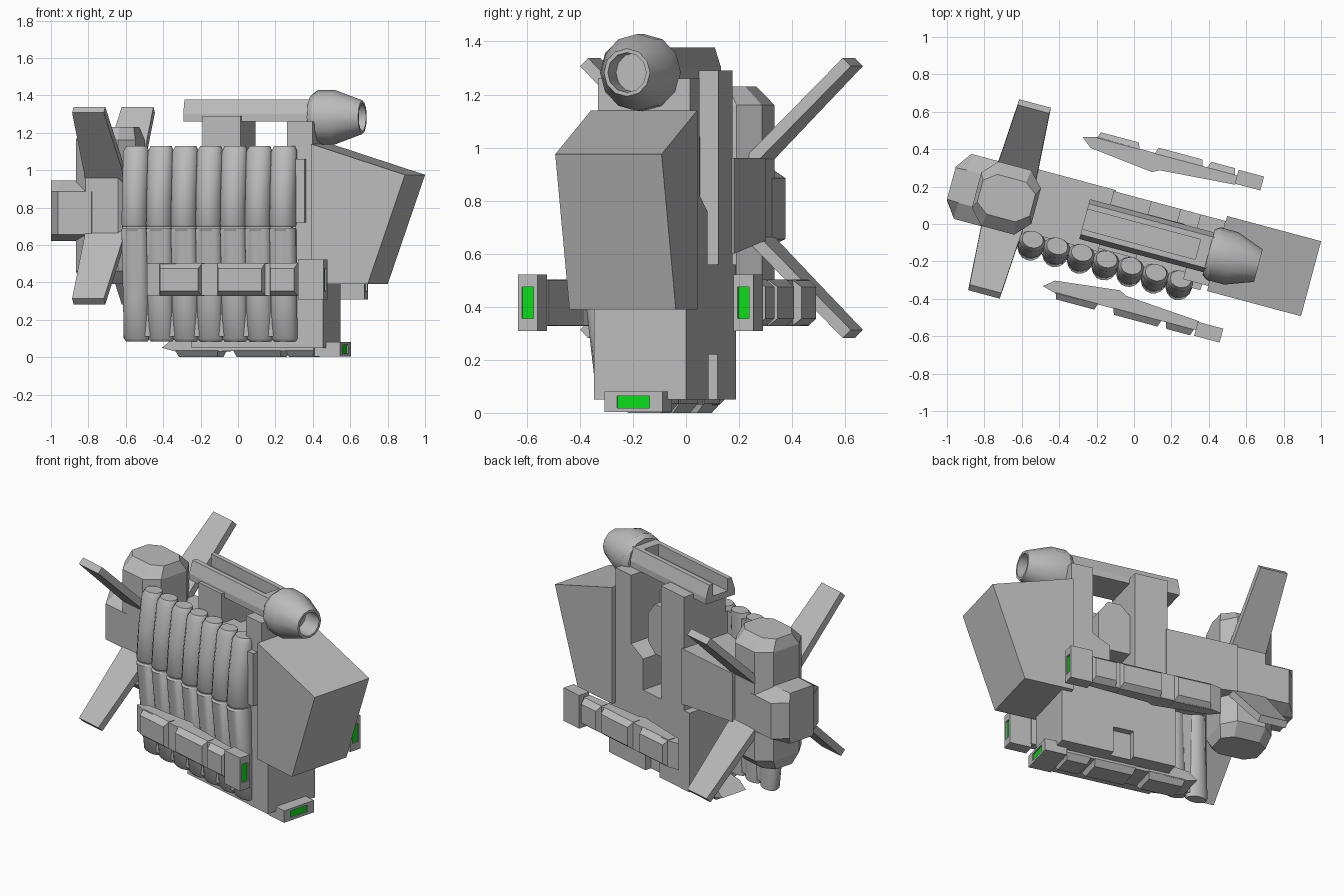
import bpy, bmesh, math

if "Cube" in bpy.data.objects:
    bpy.data.objects.remove(bpy.data.objects["Cube"])

YAW = math.radians(-15)   # the whole model is turned about z
MID = -0.043              # centre plane across the hull


def material(name, rgb):
    m = bpy.data.materials.new(name)
    m.use_nodes = True
    m.diffuse_color = (*rgb, 1)
    b = next(n for n in m.node_tree.nodes if n.type == 'BSDF_PRINCIPLED')
    b.inputs["Base Color"].default_value = (*rgb, 1)
    b.inputs["Roughness"].default_value = 0.6
    return m


GREY = material("hull grey", (0.5, 0.5, 0.5))
GREEN = material("signal green", (0.003, 0.72, 0.01))


def loft(name, rings, smooth=None, green_cap=False):
    """Skin a list of equal-length rings and cap both ends."""
    bm = bmesh.new()
    vs = [[bm.verts.new(p) for p in r] for r in rings]
    n = len(vs[0])
    for a, b in zip(vs, vs[1:]):
        for i in range(n):
            j = (i + 1) % n
            bm.faces.new((a[i], a[j], b[j], b[i]))
    bm.faces.new(vs[0][::-1])
    cap = bm.faces.new(vs[-1])
    cap.material_index = 1 if green_cap else 0
    bmesh.ops.recalc_face_normals(bm, faces=bm.faces)
    me = bpy.data.meshes.new(name)
    bm.to_mesh(me)
    bm.free()
    me.materials.append(GREY)
    if green_cap:
        me.materials.append(GREEN)
    ob = bpy.data.objects.new(name, me)
    bpy.context.collection.objects.link(ob)
    ob.rotation_euler.z = YAW
    if smooth:
        bpy.ops.object.select_all(action='DESELECT')
        ob.select_set(True)
        bpy.context.view_layer.objects.active = ob
        bpy.ops.object.shade_smooth_by_angle(angle=math.radians(smooth))
    return ob


def box(name, u, v, z):
    return loft(name, [[(u[0], v[0], h), (u[1], v[0], h), (u[1], v[1], h), (u[0], v[1], h)] for h in z])


def side_profile(name, pts, v):
    """Extrude a (u, z) outline across v."""
    return loft(name, [[(u, d, z) for u, z in pts] for d in v])


# Torso core and its back frame
box("torso_lower", (-.2, .53), (-.217, .1), (.05, .56))
box("torso_front_wall", (-.15, .47), (-.217, -.08), (.5, 1.1))
box("waist_back_left", (-.2, .07), (.09, .142), (.05, .56))
box("waist_back_right", (.2, .53), (.09, .142), (.05, .56))
box("waist_back_middle", (.07, .2), (.09, .142), (.22, .56))
box("left_post", (-.15, .06), (-.175, .142), (.5, 1.29))
side_profile("right_post", [(.22, .5), (.22, .76), (.33, .82), (.33, 1.26), (.47, 1.26), (.47, .5)], (-.217, .142))
side_profile("inner_engine", [(.06, .78), (.06, 1.04), (.12, 1.1), (.2, 1.1), (.26, 1.02), (.26, .84), (.2, .78)], (-.1, .07))
box("chest_side_plate", (.36, .435), (-.25, -.2), (.72, 1.06))

# Wedge-shaped cabin
side_profile("cabin", [(.47, 1.14), (.99, .975), (.783, .39), (.47, .39)], (-.245, .17))

# Padded chest: seven bulging columns, split at the middle
def column(name, u, levels):
    rings = []
    for z, front, wide in levels:
        back = -.175
        c, r = (front + back) / 2, (back - front) / 2
        rings.append([(u + .0715 * wide * math.cos(t), c + r * math.sin(t), z)
                      for t in (2 * math.pi * k / 16 for k in range(16))])
    loft(name, rings, smooth=40)


box("chest_backing", (-.55, .36), (-.25, -.19), (.11, 1.1))
for i in range(7):
    u = -.502 + .1365 * i
    column("chest_upper_column", u, [(.695, -.325, .96), (.71, -.335, 1), (.9, -.318, 1), (1.1, -.285, 1), (1.13, -.265, .8)])
    column("chest_lower_column", u, [(.085, -.25, .85), (.1, -.265, 1), (.3, -.29, 1), (.68, -.335, 1), (.69, -.325, .96)])

# Top rail with a slot, and the flared nozzle
rail = [(-.11, 1.26), (-.11, 1.3), (-.085, 1.378), (-.055, 1.378), (-.055, 1.3),
        (.055, 1.3), (.055, 1.378), (.085, 1.378), (.11, 1.3), (.11, 1.26)]
loft("top_rail", [[(u, MID + v, z) for v, z in rail] for u in (-.262, .37)])
solid = [p for i, p in enumerate(rail) if i not in (3, 4, 5, 6)]
loft("rail_end", [[(u, MID + v, z) for v, z in solid] for u in (.365, .47)])
nozzle = [(.425, .125), (.455, .145), (.55, .145), (.70, .09), (.70, .075), (.58, .075)]
loft("nozzle", [[(u, MID + r * math.cos(t), 1.283 + r * math.sin(t))
                 for t in (math.pi * k / 6 for k in range(12))] for u, r in nozzle], smooth=31)

# Boom joining torso and tail hub
side_profile("tail_boom", [(-.6, .65), (-.6, .96), (-.14, .96), (-.14, .6)], (-.2, .15))


# Chamfered octagonal hub
def octagon(z, ru, rv, k):
    c = -.695
    q = [(ru, k * rv), (k * ru, rv), (-k * ru, rv), (-ru, k * rv),
         (-ru, -k * rv), (-k * ru, -rv), (k * ru, -rv), (ru, -k * rv)]
    return [(c + a, MID + b, z) for a, b in q]


loft("tail_hub", [octagon(.39, .145, .11, .55), octagon(.46, .165, .178, .55),
                  octagon(1.16, .165, .178, .55), octagon(1.23, .145, .11, .55)])

# Tail block tapering to its end face
def tail_ring(u, w, k):
    sec = [(-w, .655), (-w, .885), (-w * k, .945), (w * k, .945), (w, .885), (w, .655), (w * k, .62), (-w * k, .62)]
    return [(u, MID + v, z) for v, z in sec]


loft("tail_block", [tail_ring(-.75, .18, .5), tail_ring(-.937, .18, .5), tail_ring(-1.0, .092, .95)])

# Four fins in an X
for sv, end in ((-1, "front"), (1, "rear")):
    for sz, level in ((-1, "lower"), (1, "upper")):
        rings = []
        for r, u0, u1 in ((.17, -.79, -.565), (.725, -.765, -.59)):
            k, t = r * math.sqrt(.5), .022 * math.sqrt(.5)
            rings.append([(u, MID + sv * (k + s * t), .81 + sz * (k - s * t))
                          for u, s in ((u0, -1), (u1, -1), (u1, 1), (u0, 1))])
        loft(level + "_" + end + "_fin", rings)


# Pods: padded bars with a lit tip; f maps (along, across, outward) to space
def pod(name, f):
    def ring(pts):
        return [f(*p) for p in pts]

    plan = [(-.385, .40), (-.33, .355), (.02, .315), (.06, .335), (.47, .365), (.47, .415), (-.31, .42)]
    loft(name + "_bar", [ring([(u, w, d) for u, d in plan]) for w in (-.085, .085)])
    for a, b in ((-.31, -.075), (.01, .275), (.3, .455)):
        layers = [(.37, .088, 0), (.415, .088, 0), (.45, .06, .012)]
        loft(name + "_pad", [ring([(a + i, -w, d), (b - i, -w, d), (b - i, w, d), (a + i, w, d)])
                             for d, w, i in layers])

    # Tip box with a recessed green end
    def end(u, w, d0, d1):
        return ring([(u, -w, d0), (u, w, d0), (u, w, d1), (u, -w, d1)])

    loft(name + "_tip", [end(.465, .107, .37, .447), end(.606, .107, .37, .447),
                         end(.606, .06, .386, .431), end(.597, .06, .386, .431)], green_cap=True)


pod("front_pod", lambda u, w, d: (u, -.047 - d, .415 + w))
pod("rear_pod", lambda u, w, d: (u, -.022 + d, .415 + w))
pod("bottom_pod", lambda u, w, d: (u, MID + w * 1.06, .45 - d))
